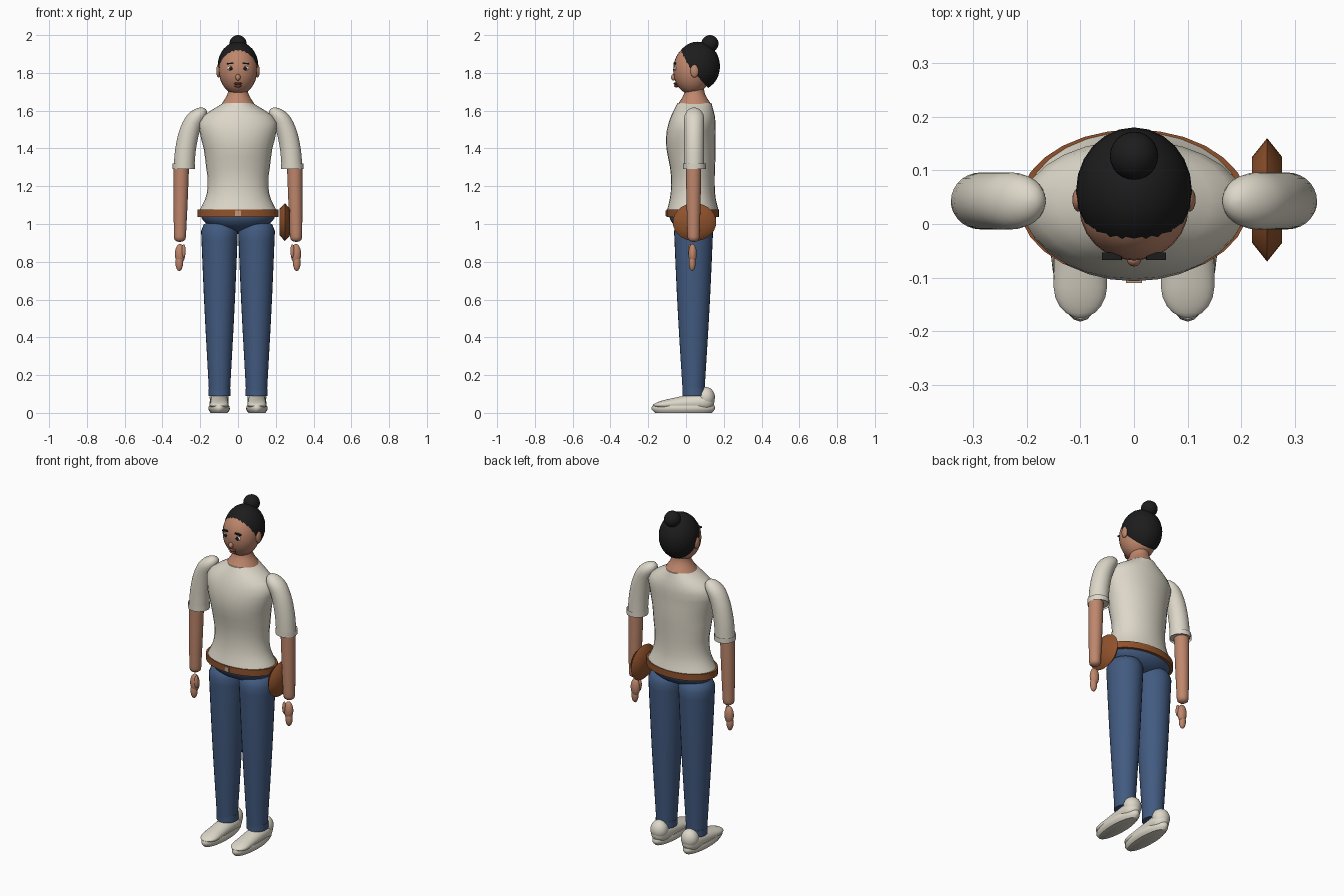
import bpy, bmesh, math
from mathutils import Vector

cube = bpy.data.objects.get("Cube")
if cube:
    bpy.data.objects.remove(cube, do_unlink=True)


def material(name, *rgb):
    mat = bpy.data.materials.new(name)
    mat.use_nodes = True
    mat.diffuse_color = (*rgb, 1)
    shader = mat.node_tree.nodes["Principled BSDF"]
    shader.inputs["Base Color"].default_value = (*rgb, 1)
    return mat


CLOTH = material("off_white", .72, .68, .58)
SKIN = material("skin", .52, .24, .15)
DENIM = material("denim_blue", .055, .105, .22)
HAIR = material("black_hair", .012, .012, .013)
LEATHER = material("brown_leather", .28, .085, .025)
LIP = material("lip_brown", .2, .06, .04)
WHITE = material("eye_white", .8, .78, .74)
BUCKLE = material("buckle_tan", .55, .32, .2)


def finish(name, bm, mat):
    """Turn a bmesh into a smooth object that keeps its sharp edges."""
    bmesh.ops.recalc_face_normals(bm, faces=bm.faces)
    mesh = bpy.data.meshes.new(name)
    bm.to_mesh(mesh)
    bm.free()
    mesh.materials.append(mat)
    for polygon in mesh.polygons:
        polygon.use_smooth = True
    mesh.set_sharp_from_angle(angle=math.radians(50))
    part = bpy.data.objects.new(name, mesh)
    bpy.context.collection.objects.link(part)
    return part


def spline(values, u):
    """Smooth curve through evenly spaced values, for u from 0 to 1."""
    last = len(values) - 1
    if last == 0:
        return values[0]
    i = min(int(u * last), last - 1)
    f = u * last - i
    p, q = values[i], values[i + 1]
    before = values[i - 1] if i else 2 * p - q
    after = values[i + 2] if i + 2 <= last else 2 * q - p
    slope_p, slope_q = (q - before) / 2, (after - p) / 2
    blend = f * f * (3 - 2 * f)
    return (p + (q - p) * blend + slope_p * f * (1 - f) ** 2
            - slope_q * f * f * (1 - f))


def dome(distance, length):
    """Radius factor that rounds off an end over the given length."""
    if distance >= length:
        return 1
    return max(.05, math.sqrt(1 - (1 - distance / length) ** 2))


def loft(name, mat, start, end, width, depth=None, shift_a=(0,), shift_b=(0,),
         axis="z", round_start=0, round_end=0, steps=18, segments=28, caps=True):
    """Skin elliptical sections whose radii and centres follow splines."""
    bm = bmesh.new()
    loops = []
    for step in range(steps + 1):
        u = (1 - math.cos(math.pi * step / steps)) / 2
        along = start + (end - start) * u
        factor = dome(along - start, round_start) * dome(end - along, round_end)
        loop = []
        for k in range(segments):
            angle = math.tau * k / segments
            a = spline(shift_a, u) + factor * spline(width, u) * math.cos(angle)
            b = spline(shift_b, u) + factor * spline(depth or width, u) * math.sin(angle)
            place = {"x": (along, a, b), "y": (a, along, b), "z": (a, b, along)}
            loop.append(bm.verts.new(place[axis]))
        loops.append(loop)
    for low, high in zip(loops, loops[1:]):
        for k in range(segments):
            bm.faces.new((low[k - 1], low[k], high[k], high[k - 1]))
    if caps:
        bm.faces.new(loops[0])
        bm.faces.new(loops[-1])
    return finish(name, bm, mat)


def ellipsoid_mesh(centre, radii):
    bm = bmesh.new()
    bmesh.ops.create_uvsphere(bm, u_segments=24, v_segments=16, radius=1)
    bmesh.ops.scale(bm, vec=radii, verts=bm.verts)
    bmesh.ops.translate(bm, vec=centre, verts=bm.verts)
    return bm


def ellipsoid(name, mat, centre, radii):
    return finish(name, ellipsoid_mesh(centre, radii), mat)


def box(name, mat, centre, size, tilt=0):
    bm = bmesh.new()
    bmesh.ops.create_cube(bm, size=1)
    bmesh.ops.scale(bm, vec=size, verts=bm.verts)
    part = finish(name, bm, mat)
    part.location = centre
    part.rotation_euler.y = tilt


# Head and neck
ellipsoid("head", SKIN, (0, .032, 1.815), (.102, .1, .13))
loft("neck", SKIN, 1.63, 1.75, width=(.09, .055, .05), shift_b=(.045,))

# Hair cap trimmed along a slanted hairline, with a bun
bm = ellipsoid_mesh((0, .062, 1.835), (.108, .118, .13))
cut = bmesh.ops.bisect_plane(bm, geom=bm.verts[:] + bm.edges[:] + bm.faces[:],
                             plane_co=Vector((0, -.045, 1.9)),
                             plane_no=Vector((0, 1, .9)), clear_inner=True)
rim = [item for item in cut["geom_cut"] if isinstance(item, bmesh.types.BMEdge)]
bmesh.ops.edgeloop_fill(bm, edges=rim)
finish("hair_cap", bm, HAIR)
ellipsoid("hair_bun", HAIR, (0, .127, 1.955), (.045, .045, .045))

# Nose and lips
ellipsoid("nose", SKIN, (0, -.066, 1.776), (.013, .013, .017))
ellipsoid("upper_lip", LIP, (0, -.054, 1.743), (.022, .012, .007))
ellipsoid("lower_lip", LIP, (0, -.051, 1.731), (.018, .012, .008))

# Shirt with waist, bust and sloping shoulders
loft("shirt", CLOTH, 1.06, 1.64,
     width=(.21, .17, .16, .17, .18, .2, .2, .08),
     depth=(.14, .12, .115, .12, .13, .13, .12, .09),
     shift_b=(.036, .036, .037, .034, .027, .025, .035, .045))

# Belt, buckle and trouser seat
loft("belt", LEATHER, 1.038, 1.076, width=(.214,), depth=(.14,), shift_b=(.036,), steps=1)
box("belt_buckle", BUCKLE, (0, -.105, 1.057), (.03, .009, .028))
loft("trouser_hips", DENIM, .96, 1.05, width=(.197,), depth=(.125,),
     shift_b=(.036,), round_start=.09)

# Round pouch hanging on the left hip
loft("hip_pouch", LEATHER, .22, .276, width=(.08, .115, .08), depth=(.07, .1, .07),
     shift_a=(.045,), shift_b=(1.01,), axis="x", steps=2)

for side, s in (("left", 1), ("right", -1)):
    # Eyes, brows and ears
    ellipsoid(side + "_eye", WHITE, (s * .038, -.056, 1.824), (.018, .008, .012))
    ellipsoid(side + "_iris", HAIR, (s * .038, -.062, 1.824), (.009, .005, .01))
    box(side + "_brow", HAIR, (s * .041, -.06, 1.85), (.036, .014, .007), tilt=s * .1)
    ellipsoid(side + "_ear", SKIN, (s * .103, .045, 1.81), (.012, .022, .034))

    # Sleeve curving down from the shoulder, with an open turned cuff
    loft(side + "_sleeve", CLOTH, 1.3, 1.617, width=(.055,), depth=(.053,),
         shift_a=[s * x for x in (.286, .276, .25, .195)], shift_b=(.043,),
         round_end=.06)
    loft(side + "_sleeve_cuff", CLOTH, 1.29, 1.32, width=(.06,),
         shift_a=(s * .287,), shift_b=(.045,), steps=1, segments=12, caps=False)

    # Forearm and separate hand
    loft(side + "_forearm", SKIN, .905, 1.31, width=(.031, .037, .041),
         shift_a=(s * .308, s * .3), shift_b=(.04,), round_start=.02)
    ellipsoid(side + "_palm", SKIN, (s * .307, .035, .842), (.027, .022, .052))
    ellipsoid(side + "_fingers", SKIN, (s * .311, .033, .795), (.02, .018, .044))
    ellipsoid(side + "_thumb", SKIN, (s * .288, .022, .857), (.011, .012, .036))

    # Trouser leg and hem
    loft(side + "_trouser_leg", DENIM, .1, 1.025, width=(.055, .08, .1),
         depth=(.057, .085, .106), shift_a=(s * .098,), shift_b=(.04,), round_end=.06)
    loft(side + "_trouser_hem", DENIM, .09, .128, width=(.058,), depth=(.06,),
         shift_a=(s * .098,), shift_b=(.042,), steps=1)

    # Shoe: sole, upper and heel
    loft(side + "_shoe_sole", CLOTH, 0, .04, width=(.045, .057, .053),
         depth=(.15, .168, .164), shift_a=(s * .1,), shift_b=(-.014,), steps=6)
    loft(side + "_shoe_upper", CLOTH, -.175, .15, width=(.05,), depth=(.015, .04, .055),
         shift_a=(s * .1,), shift_b=(.04, .05, .06), axis="y",
         round_start=.06, round_end=.06)
    ellipsoid(side + "_shoe_heel", CLOTH, (s * .1, .105, .082), (.05, .048, .055))
